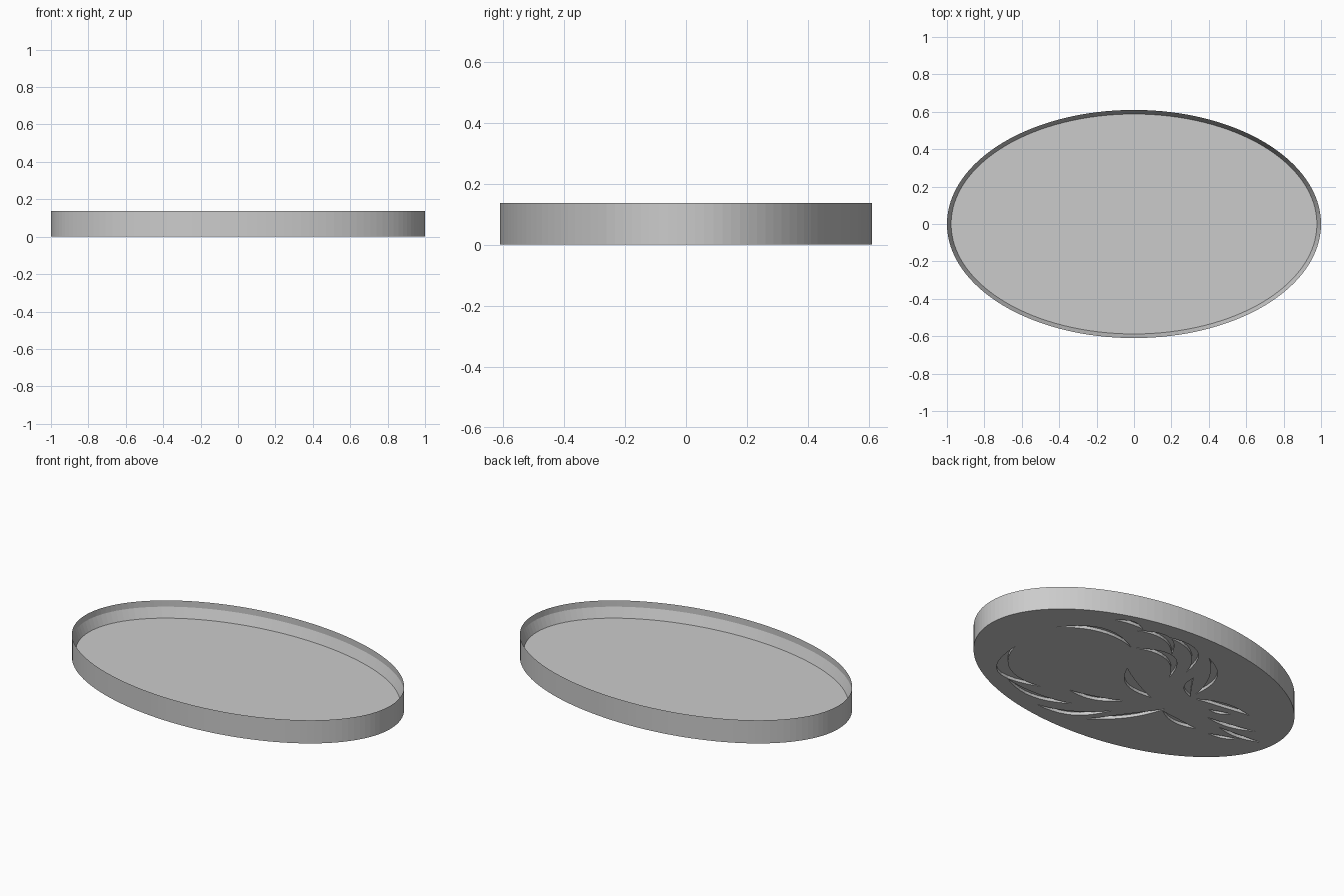
import bpy
import bmesh
from math import cos, sin, pi, tau
from mathutils import Vector

SEGMENTS = 128
HALF_X, HALF_Y = 1.0, 0.61
HEIGHT, LEDGE, FLOOR = 0.137, 0.10, 0.042
ENGRAVE_DEPTH = 0.018

cube = bpy.data.objects.get("Cube")
if cube:
    bpy.data.objects.remove(cube, do_unlink=True)

grey = bpy.data.materials.new("plain grey")
grey.use_nodes = True
grey.diffuse_color = (0.6, 0.6, 0.6, 1)
grey.node_tree.nodes["Principled BSDF"].inputs["Base Color"].default_value = grey.diffuse_color


def finish(name, bm):
    mesh = bpy.data.meshes.new(name)
    bm.to_mesh(mesh)
    bm.free()
    mesh.materials.append(grey)
    obj = bpy.data.objects.new(name, mesh)
    bpy.context.collection.objects.link(obj)
    return obj


def oval(bm, inset, z):
    """Ring of vertices on the oval, moved inward by inset."""
    return [bm.verts.new(((HALF_X - inset) * cos(tau * i / SEGMENTS),
                          (HALF_Y - inset) * sin(tau * i / SEGMENTS), z))
            for i in range(SEGMENTS)]


def bridge(bm, low, high):
    count = len(low)
    for i in range(count):
        j = (i + 1) % count
        bm.faces.new((low[i], low[j], high[j], high[i]))


# Base: solid oval plate with a sloped inner wall down to the floor
bm = bmesh.new()
bottom = oval(bm, 0, 0)
ledge = oval(bm, 0, LEDGE)
floor = oval(bm, 0.022, FLOOR)
bridge(bm, bottom, ledge)
bridge(bm, ledge, floor)
bm.faces.new(floor)
bm.faces.new(bottom[::-1])
base = finish("tray_base", bm)

# Rim: thin upright wall that continues the outside of the base
bm = bmesh.new()
bridge(bm, oval(bm, 0, LEDGE), oval(bm, 0, HEIGHT))
finish("rim_wall", bm)

# Engraved feathers: start x, start y, end x, end y, bend, half width
FEATHERS = [
    (.71, .18, .25, .28, -.2, .02),
    (.51, .45, .33, .47, -.15, .015),
    (.24, .29, -.11, .16, -.3, .025),
    (.35, .44, .04, .36, -.25, .02),
    (.19, .49, -.14, .27, -.25, .02),
    (-.14, .46, -.33, .12, -.15, .02),
    (.74, -.11, .36, -.35, .3, .035),
    (.55, -.4, .11, -.38, .12, .02),
    (.22, -.28, -.08, -.18, .1, .018),
    (.25, -.51, -.1, -.3, .15, .02),
    (-.05, -.46, -.31, -.1, .05, .02),
    (.13, .1, -.17, -.06, .12, .03),
    (-.21, .25, -.33, .08, .12, .02),
    (-.36, .08, -.7, .13, -.06, .02),
    (-.49, .04, -.61, .08, .08, .012),
    (-.54, -.03, -.83, .02, .06, .014),
    (-.65, -.07, -.93, -.05, .06, .014),
    (-.65, -.16, -.82, -.1, .05, .012),
    (-.31, -.13, -.57, -.16, .08, .02),
]


def feather(bm, x0, y0, x1, y1, bend, width, steps=10):
    """Closed curved blade standing through the underside."""
    start, chord = Vector((x0, y0)), Vector((x1 - x0, y1 - y0))
    normal = Vector((-chord.y, chord.x))

    def edge(t, side):
        bow = bend * 4 * t * (1 - t)
        return start + chord * t + normal * bow + normal.normalized() * side * width * sin(pi * t)

    outline = [edge(i / steps, -1) for i in range(steps + 1)]
    outline += [edge(i / steps, 1) for i in range(steps - 1, 0, -1)]
    low = [bm.verts.new((p.x, p.y, -0.05)) for p in outline]
    high = [bm.verts.new((p.x, p.y, ENGRAVE_DEPTH)) for p in outline]
    bridge(bm, low, high)
    bm.faces.new(high)
    bm.faces.new(low[::-1])


bm = bmesh.new()
for row in FEATHERS:
    feather(bm, *row)
cutter = finish("feather_cutter", bm)
cutter.hide_render = True

# Cut the feathers into the underside
cut = base.modifiers.new("engraving", 'BOOLEAN')
cut.operation = 'DIFFERENCE'
cut.solver = 'EXACT'
cut.use_self = True
cut.object = cutter
bpy.context.view_layer.objects.active = base
bpy.ops.object.modifier_apply(modifier=cut.name)
bpy.data.objects.remove(cutter, do_unlink=True)
